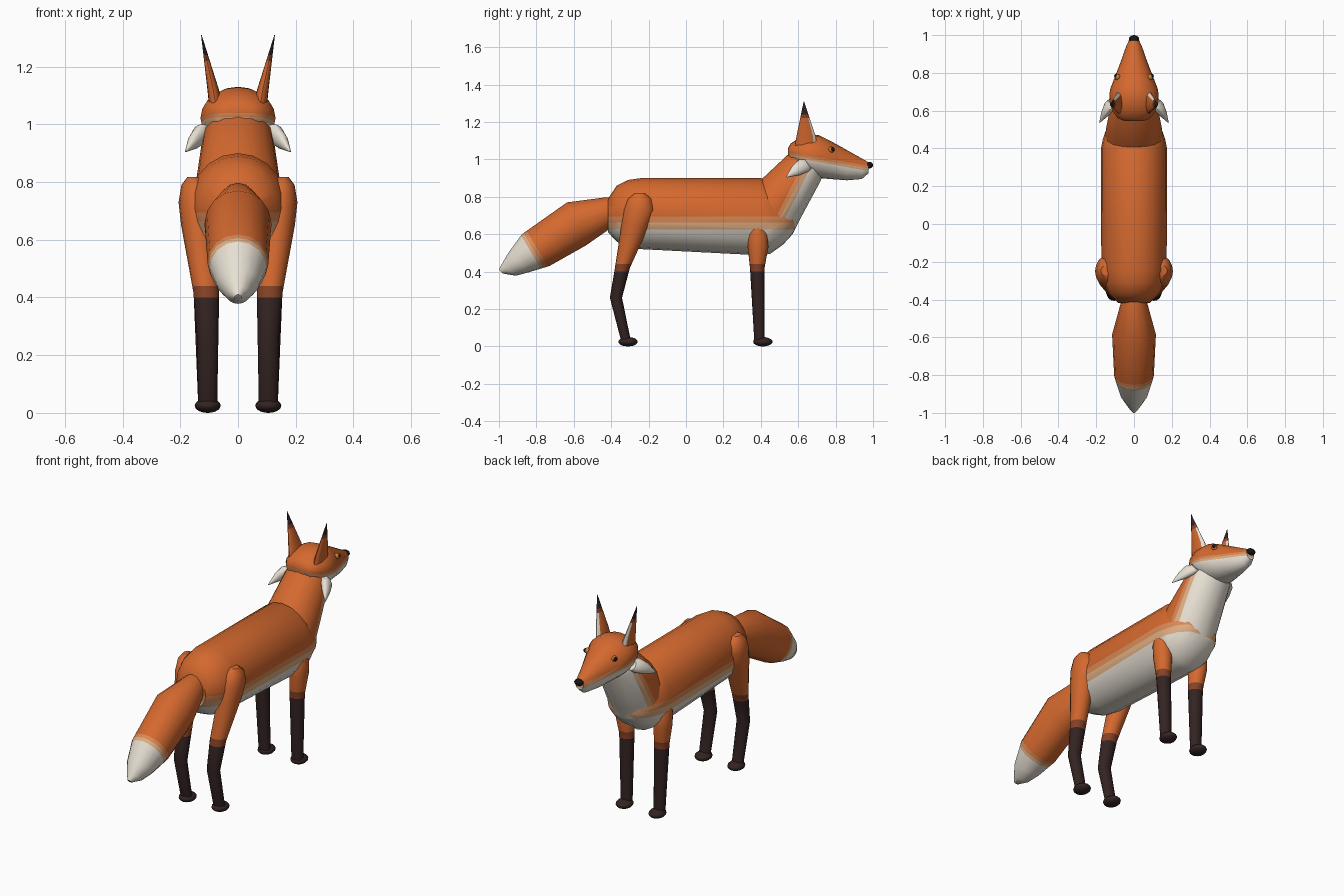
import bpy
import bmesh
from math import cos, sin, tau, radians
from mathutils import Vector, Matrix

cube = bpy.data.objects.get("Cube")
if cube:
    bpy.data.objects.remove(cube, do_unlink=True)

COLOURS = {
    "orange fur": (0.66, 0.14, 0.028),
    "light orange fur": (0.70, 0.25, 0.09),
    "tan fur": (0.74, 0.42, 0.22),
    "cream fur": (0.80, 0.74, 0.65),
    "brown fur": (0.24, 0.055, 0.02),
    "dark sock fur": (0.033, 0.017, 0.016),
    "black": (0.008, 0.007, 0.007),
    "amber eye": (0.60, 0.22, 0.04),
}
NAMES = list(COLOURS)
ORANGE, LIGHT, TAN, CREAM, BROWN, DARK, BLACK, AMBER = range(len(NAMES))
MATERIALS = []
for label, rgb in COLOURS.items():
    mat = bpy.data.materials.new(label)
    mat.use_nodes = True
    mat.diffuse_color = (*rgb, 1)
    shader = mat.node_tree.nodes["Principled BSDF"]
    shader.inputs["Base Color"].default_value = (*rgb, 1)
    shader.inputs["Roughness"].default_value = 0.8
    MATERIALS.append(mat)


def finish(name, bm, mirror=False):
    """Turn a bmesh into a smooth shaded object, optionally mirrored across x."""
    mesh = bpy.data.meshes.new(name)
    bm.to_mesh(mesh)
    bm.free()
    for mat in MATERIALS:
        mesh.materials.append(mat)
    mesh.shade_smooth()
    mesh.set_sharp_from_angle(angle=radians(40))
    obj = bpy.data.objects.new(name, mesh)
    bpy.context.collection.objects.link(obj)
    if mirror:
        obj.modifiers.new("Mirror", "MIRROR")
    return obj


def loft(rings, sides=16):
    """Skin elliptical rings given as (x, upper y, upper z, lower y, lower z, half width)."""
    bm = bmesh.new()
    loops = []
    for x, y0, z0, y1, z1, rx in rings:
        upper, lower = Vector((x, y0, z0)), Vector((x, y1, z1))
        mid, arm = (upper + lower) / 2, (upper - lower) / 2
        side = Vector((rx, 0, 0))
        angles = [tau * i / sides for i in range(sides)]
        loops.append([bm.verts.new(mid + arm * cos(a) + side * sin(a)) for a in angles])
    for a, b in zip(loops, loops[1:]):
        for i in range(sides):
            j = (i + 1) % sides
            bm.faces.new((a[i], a[j], b[j], b[i]))
    bm.faces.new(loops[0])
    bm.faces.new(loops[-1])
    bmesh.ops.recalc_face_normals(bm, faces=bm.faces[:])
    return bm


def paint(bm, point, direction, bands):
    """Cut the skin across a direction and colour the slices; bands are (start, colour)."""
    co = Vector((0, *point))
    normal = Vector((0, *direction)).normalized()
    for start, _ in bands[1:]:
        geom = bm.verts[:] + bm.edges[:] + bm.faces[:]
        bmesh.ops.bisect_plane(bm, geom=geom, plane_co=co + normal * start, plane_no=normal)
    bm.normal_update()
    for face in bm.faces:
        dist = (face.calc_center_median() - co).dot(normal)
        face.material_index = [c for s, c in bands if dist >= s][-1]


def ellipsoid(name, centre, radii, colour, mirror=False):
    bm = bmesh.new()
    mat = Matrix.Translation(centre) @ Matrix.Diagonal((*radii, 1))
    bmesh.ops.create_uvsphere(bm, u_segments=16, v_segments=10, radius=1, matrix=mat)
    for face in bm.faces:
        face.material_index = colour
    return finish(name, bm, mirror)


START = -9  # below every cut

# Body: upright rings from rump to chest
body = loft([(0, y, top, y, low, rx) for y, top, low, rx in (
    (-.417, .79, .61, .085), (-.37, .86, .56, .135), (-.31, .89, .53, .16),
    (-.24, .9, .52, .173), (.4, .9, .487, .175), (.45, .87, .495, .165),
    (.52, .8, .545, .14), (.57, .73, .6, .1), (.585, .69, .64, .05))], 20)
paint(body, (0, .695), (0, -1),
      [(START, ORANGE), (0, LIGHT), (.032, TAN), (.07, CREAM)])
finish("body", body)

# Neck: slanted, cream at the throat
neck = loft([(0, .33, .82, .57, .6, .155), (0, .4, .89, .61, .68, .148),
             (0, .555, 1.035, .72, .885, .122), (0, .6, 1.05, .73, .92, .1)])
paint(neck, (.49, .71), (.89, -.45),
      [(START, ORANGE), (0, LIGHT), (.022, TAN), (.047, CREAM)])
finish("neck", neck)

# Head: skull tapering to the muzzle
head = loft([(0, y, top, y, low, rx) for y, top, low, rx in (
    (.545, 1.06, 1.02, .05), (.56, 1.085, .99, .085), (.6, 1.112, .95, .115),
    (.65, 1.128, .915, .13), (.71, 1.13, .9, .128), (.77, 1.1, .895, .105),
    (.86, 1.05, .888, .07), (.94, 1.005, .895, .042), (.975, .985, .925, .026))], 20)
paint(head, (.61, 1.028), (-.17, -.985),
      [(START, ORANGE), (0, LIGHT), (.013, TAN), (.026, CREAM)])
finish("head", head)
ellipsoid("nose", (0, .979, .969), (.027, .021, .018), BLACK)
ellipsoid("eyes", (.087, .778, 1.052), (.015, .016, .016), AMBER, True)
ellipsoid("pupils", (.096, .784, 1.054), (.009, .011, .011), BLACK, True)

# Ears: flattened cones with dark tips and cream fronts
ear = loft([(.078, .7, 1.07, .583, 1.07, .023), (.086, .695, 1.12, .59, 1.12, .02),
            (.127, .631, 1.31, .629, 1.31, .001)])
paint(ear, (0, 0), (0, 1), [(START, ORANGE), (1.22, BROWN), (1.24, DARK)])
for face in ear.faces:
    if face.normal.y > .35 and face.material_index == ORANGE:
        face.material_index = CREAM
finish("ears", ear, True)

# Cheek tufts: cones swept back and outwards
tuft = loft([(.11, .635, 1.0, .67, .95, .025), (.125, .605, 1.0, .655, .935, .033),
             (.15, .57, .967, .605, .915, .024), (.182, .535, .907, .538, .903, .002)])
paint(tuft, (0, 0), (0, 1), [(START, CREAM)])
finish("cheek_tufts", tuft, True)

# Tail: bushy with a cream tip
tail = loft([(0, -.37, .795, -.38, .655, .06), (0, -.43, .797, -.42, .62, .072),
             (0, -.636, .77, -.535, .54, .116), (0, -.877, .6, -.73, .43, .105),
             (0, -.95, .5, -.845, .395, .074), (0, -.985, .44, -.91, .378, .04),
             (0, -1, .41, -.98, .39, .012)])
paint(tail, (-.8, .53), (-.85, -.5),
      [(START, ORANGE), (0, LIGHT), (.02, TAN), (.038, CREAM)])
finish("tail", tail)

# Legs: level rings from top to ankle, with dark socks
SOCKS = [(START, DARK), (.4, BROWN), (.44, ORANGE)]
hind = loft([(x, front, z, back, z, rx) for x, front, back, z, rx in (
    (.15, -.22, -.275, .818, .025), (.148, -.185, -.31, .79, .048),
    (.142, -.167, -.333, .73, .064), (.137, -.195, -.345, .65, .06),
    (.11, -.3, -.38, .42, .045), (.105, -.342, -.407, .26, .037),
    (.105, -.295, -.347, .03, .033))])
paint(hind, (0, 0), (0, 1), SOCKS)
finish("hind_legs", hind, True)

fore = loft([(x, front, z, back, z, rx) for x, front, back, z, rx in (
    (.13, .415, .35, .665, .03), (.127, .437, .332, .6, .047),
    (.122, .44, .33, .53, .049), (.112, .42, .342, .42, .042),
    (.105, .42, .365, .03, .033))])
paint(fore, (0, 0), (0, 1), SOCKS)
finish("front_legs", fore, True)

# Feet
for name, y in (("hind_feet", -.31), ("front_feet", .411)):
    ellipsoid(name, (.105, y, .025), (.045, .052, .025), DARK, True)
